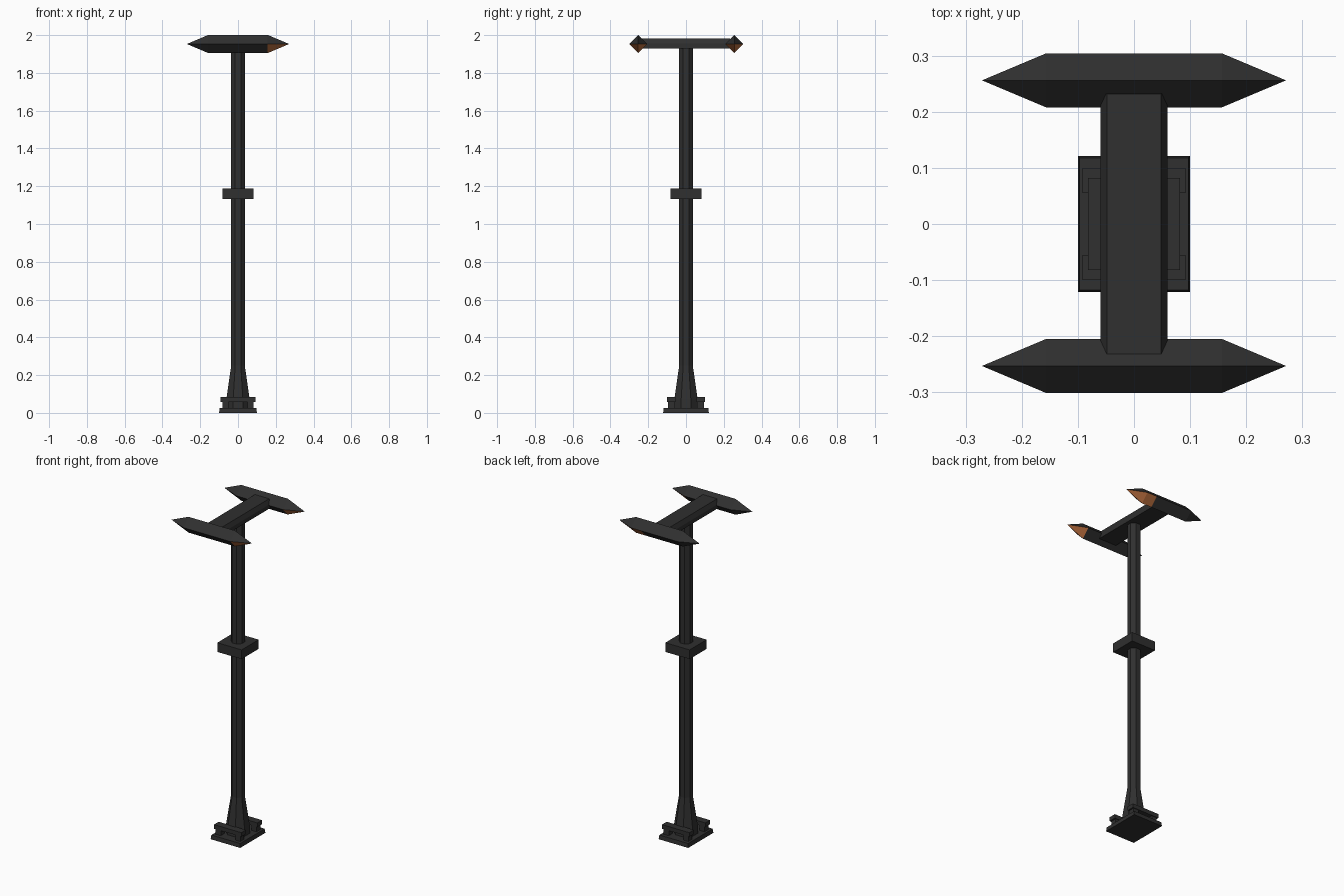
import bpy, bmesh, math

if "Cube" in bpy.data.objects:
    bpy.data.objects.remove(bpy.data.objects["Cube"])


def mat(name, rgb):
    m = bpy.data.materials.new(name)
    m.diffuse_color = (*rgb, 1)
    m.use_nodes = True
    m.node_tree.nodes["Principled BSDF"].inputs["Base Color"].default_value = m.diffuse_color
    return m


METAL = mat("dark metal", (0.029, 0.029, 0.029))
AMBER = mat("amber lens", (0.50, 0.16, 0.05))


def finish(bm, name):
    bmesh.ops.recalc_face_normals(bm, faces=bm.faces[:])
    me = bpy.data.meshes.new(name)
    bm.to_mesh(me)
    bm.free()
    ob = bpy.data.objects.new(name, me)
    bpy.context.collection.objects.link(ob)
    me.materials.append(METAL)
    me.materials.append(AMBER)
    return ob


def loft(name, rings):
    """Skin a list of equal-length point rings and cap both ends."""
    bm = bmesh.new()
    vs = [[bm.verts.new(p) for p in r] for r in rings]
    n = len(vs[0])
    for a, b in zip(vs, vs[1:]):
        for i in range(n):
            j = (i + 1) % n
            bm.faces.new((a[i], a[j], b[j], b[i]))
    bm.faces.new(vs[0])
    bm.faces.new(vs[-1])
    return finish(bm, name)


def rect(hx, hy, z, cy=0):
    return [(-hx, cy - hy, z), (hx, cy - hy, z), (hx, cy + hy, z), (-hx, cy + hy, z)]


def box(name, x0, x1, y0, y1, z0, z1):
    return loft(name, [[(x0, y0, z), (x1, y0, z), (x1, y1, z), (x0, y1, z)] for z in (z0, z1)])


def octagon(h, z):
    r = h / math.cos(math.pi / 8)
    return [(r * math.cos((i + .5) * math.pi / 4), r * math.sin((i + .5) * math.pi / 4), z)
            for i in range(8)]


# Base plate, flared foot and pole
loft("base_plate", [rect(.1, .121, 0), rect(.097, .118, .025)])
loft("pole", [octagon(.064, .02), octagon(.062, .07), octagon(.036, .25), octagon(.036, 1.94)])

# Clamp brackets in front of and behind the foot
for s, side in ((-1, "front"), (1, "back")):
    y0, y1 = sorted((s * .055, s * .1))
    box(side + "_clamp_bar", -.092, .092, y0, y1, .058, .083)
    for x in (-.066, .066):
        box(side + "_clamp_leg", x - .017, x + .017, y0 + .004, y1 - .004, .02, .06)

# Collar half way up
loft("collar", [rect(.082, .082, 1.132), rect(.082, .082, 1.188)])

# Cross arm with sloping sides
loft("cross_arm", [rect(.06, .235, 1.93), rect(.06, .235, 1.955), rect(.048, .232, 1.981)])


# Pointed lamp heads with a diamond cross-section
def lamp_head(name, cy, lens_start):
    bm = bmesh.new()
    zc, rings = 1.953, []
    for x in sorted({-.157, .157, lens_start}):
        rings.append([bm.verts.new((x, cy + .048 * c, zc + .048 * d))
                      for c, d in ((1, 0), (0, 1), (-1, 0), (0, -1))])
    tips = [bm.verts.new((s * .271, cy, zc)) for s in (-1, 1)]
    for i in range(4):
        j = (i + 1) % 4
        for a, b in zip(rings, rings[1:]):
            bm.faces.new((a[i], a[j], b[j], b[i]))
        bm.faces.new((rings[0][i], rings[0][j], tips[0]))
        bm.faces.new((rings[-1][i], rings[-1][j], tips[1]))
    ob = finish(bm, name)
    # amber underside of the right-hand tip, plus the lens strip on the outer face
    for p in ob.data.polygons:
        low = p.center.z < zc
        tip = p.center.x > .16
        strip = p.center.x > lens_start and p.center.y > cy
        p.material_index = int(low and (tip or strip))


lamp_head("front_lamp_head", -.253, .157)
lamp_head("back_lamp_head", .256, .09)
